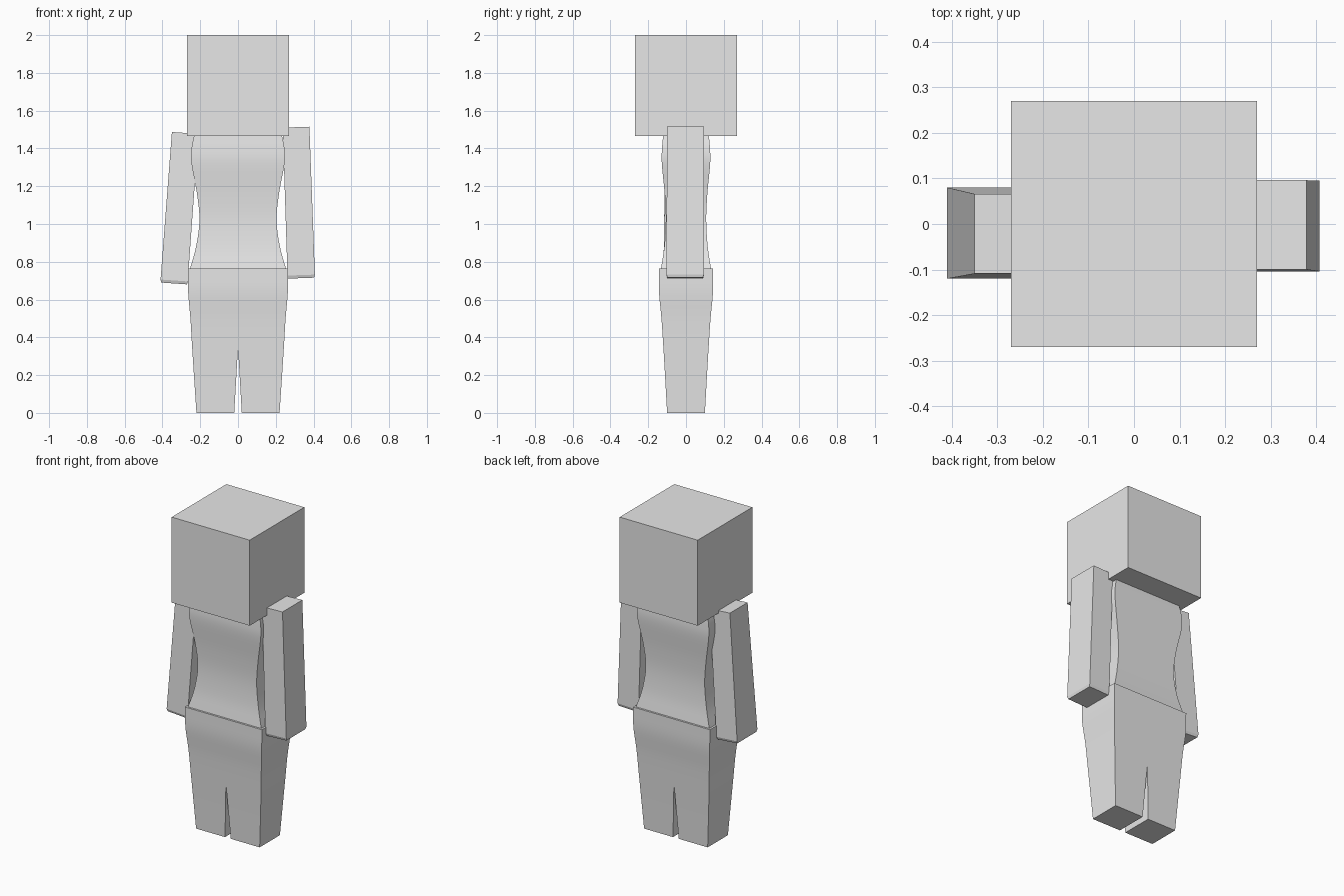
import bpy, bmesh
from mathutils import Vector

cube = bpy.data.objects.get("Cube")
if cube:
    bpy.data.objects.remove(cube, do_unlink=True)

grey = bpy.data.materials.new("plain grey")
grey.use_nodes = True
grey.diffuse_color = (0.8, 0.8, 0.8, 1)
grey.node_tree.nodes["Principled BSDF"].inputs["Base Color"].default_value = (0.8, 0.8, 0.8, 1)


def loft(name, rings, smooth=False):
    """Skin a stack of four-sided rings, each a list of four points."""
    bm = bmesh.new()
    loops = [[bm.verts.new(p) for p in ring] for ring in rings]
    for low, high in zip(loops, loops[1:]):
        for i in range(4):
            j = (i + 1) % 4
            bm.faces.new((low[i], low[j], high[j], high[i]))
    bm.faces.new(loops[0][::-1])
    bm.faces.new(loops[-1])
    bmesh.ops.recalc_face_normals(bm, faces=bm.faces)
    mesh = bpy.data.meshes.new(name)
    bm.to_mesh(mesh)
    bm.free()
    mesh.materials.append(grey)
    obj = bpy.data.objects.new(name, mesh)
    bpy.context.collection.objects.link(obj)
    if smooth:
        bpy.ops.object.select_all(action='DESELECT')
        obj.select_set(True)
        bpy.context.view_layer.objects.active = obj
        bpy.ops.object.shade_smooth_by_angle(angle=0.7)
    return obj


def rect(x0, x1, y0, y1, z):
    return [(x0, y0, z), (x1, y0, z), (x1, y1, z), (x0, y1, z)]


def curve(points, steps=5):
    """Smooth interpolation through profile points (z, ...)."""
    pts = [Vector(p) for p in points]
    pts = [2 * pts[0] - pts[1]] + pts + [2 * pts[-1] - pts[-2]]
    out = []
    for a, b, c, d in zip(pts, pts[1:], pts[2:], pts[3:]):
        for s in range(steps):
            t = s / steps
            out.append(0.5 * (2 * b + (c - a) * t + (2 * a - 5 * b + 4 * c - d) * t * t
                              + (3 * b - a - 3 * c + d) * t ** 3))
    return out + [pts[-2]]


# Head
loft("head", [rect(-0.27, 0.27, -0.27, 0.27, z) for z in (1.465, 2.0)])

# Torso: height, half width, half depth
torso = curve([(0.76, 0.255, 0.133), (0.88, 0.222, 0.115), (1.02, 0.204, 0.107),
               (1.16, 0.217, 0.113), (1.32, 0.246, 0.128), (1.4, 0.246, 0.127),
               (1.47, 0.232, 0.121)])
loft("torso", [rect(-w, w, -d, d, z) for z, w, d in torso], True)

# Legs meet at the hips: height, outer half width, half depth
leg = curve([(0, 0.22, 0.1), (0.18, 0.232, 0.11), (0.35, 0.243, 0.12),
             (0.5, 0.252, 0.13), (0.64, 0.264, 0.143), (0.765, 0.266, 0.144)])
for side, name in ((1, "left_leg"), (-1, "right_leg")):
    rings = [rect(side * max(0, 0.02 * (1 - z / 0.35)), side * w, -d, d, z) for z, w, d in leg]
    loft(name, rings, True)


def arm(name, top, bottom, lean):
    """Slab from a top (x0, x1, y0, y1, z) to a bottom one, with a narrow chamfered end."""
    def tilted(x0, x1, y0, y1, z):
        return [(x, y, zz + (x - x0) * lean) for x, y, zz in rect(x0, x1, y0, y1, z)]
    x0, x1, y0, y1, z = bottom
    end = (x0 + 0.004, x1 - 0.004, y0 + 0.006, y1 - 0.006, z)
    loft(name, [tilted(*end), tilted(x0, x1, y0, y1, z + 0.016), tilted(*top)])


arm("left_arm", (0.237, 0.378, -0.1, 0.096, 1.51), (0.262, 0.407, -0.104, 0.095, 0.711), 0.035)
arm("right_arm", (-0.35, -0.21, -0.109, 0.066, 1.487), (-0.41, -0.266, -0.12, 0.08, 0.69), -0.07)
